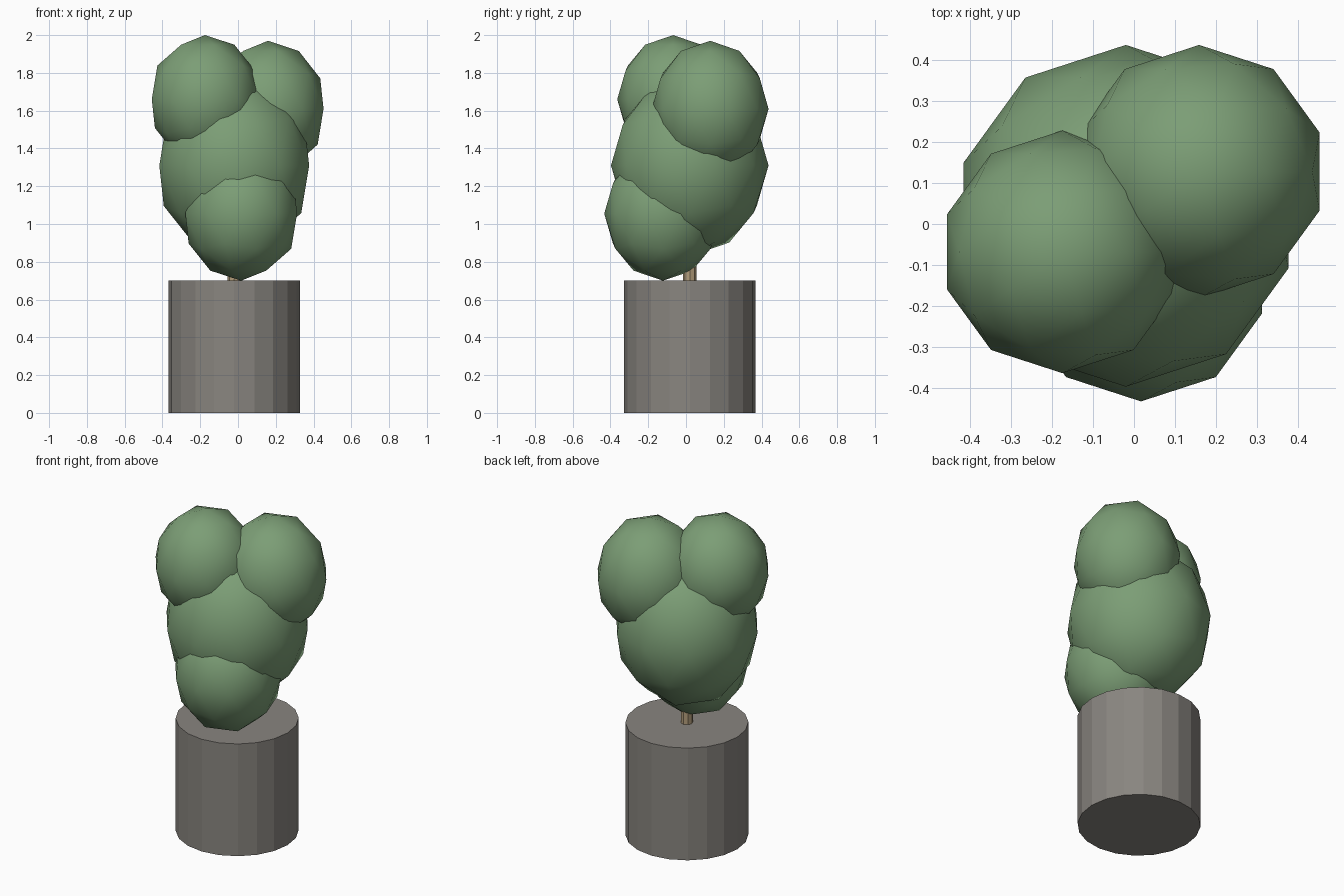
import bpy

if "Cube" in bpy.data.objects:
    bpy.data.objects.remove(bpy.data.objects["Cube"])


def material(name, color):
    m = bpy.data.materials.new(name)
    m.diffuse_color = (*color, 1)
    m.use_nodes = True
    m.node_tree.nodes["Principled BSDF"].inputs["Base Color"].default_value = m.diffuse_color
    return m


leaf = material("leaf_green", (0.20, 0.34, 0.18))
wood = material("wood", (0.45, 0.34, 0.20))
stone = material("stone", (0.25, 0.235, 0.215))


def cylinder(name, sides, radius, z0, z1, mat):
    bpy.ops.mesh.primitive_cylinder_add(vertices=sides, radius=radius, depth=z1 - z0,
                                        location=(-0.02, 0.02, (z0 + z1) / 2))
    ob = bpy.context.object
    ob.name = name
    ob.data.materials.append(mat)


def leaf_clump(name, center, radius, height):
    # low-poly ball stretched upwards, smooth shaded
    bpy.ops.mesh.primitive_ico_sphere_add(subdivisions=2, radius=1, location=center)
    ob = bpy.context.object
    ob.name = name
    ob.scale = (radius, radius, height)
    bpy.ops.object.transform_apply(location=False, rotation=False, scale=True)
    bpy.ops.object.shade_smooth()
    ob.data.materials.append(leaf)


# Pot and trunk
cylinder("pot", 20, 0.348, 0.0, 0.7, stone)
cylinder("trunk", 8, 0.035, 0.7, 1.2, wood)

# Foliage
leaf_clump("foliage_middle", (-0.02, 0.02, 1.31), 0.417, 0.48)
leaf_clump("foliage_top_left", (-0.175, -0.068, 1.66), 0.296, 0.34)
leaf_clump("foliage_top_right", (0.159, 0.128, 1.61), 0.309, 0.36)
leaf_clump("foliage_low_front", (0.017, -0.122, 1.055), 0.311, 0.355)
